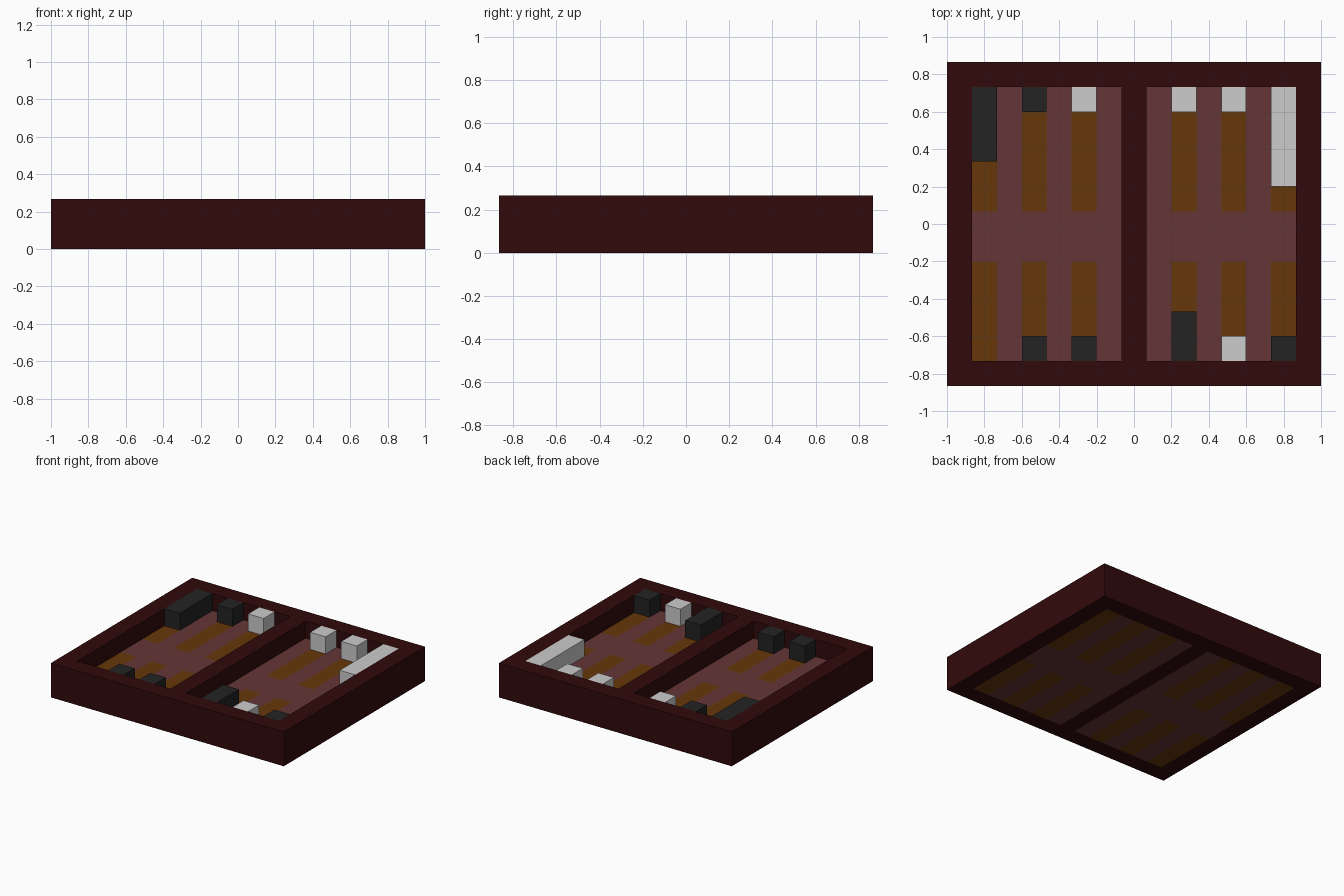
import bpy, bmesh
from mathutils import Matrix, Vector

cube = bpy.data.objects.get("Cube")
if cube:
    bpy.data.objects.remove(cube, do_unlink=True)

U = 2 / 15            # one square of the board
NX, NY = 15, 13       # board size in squares


def material(name, rgb):
    lin = [((c / 255 + 0.055) / 1.055) ** 2.4 if c > 10 else c / 255 / 12.92 for c in rgb]
    m = bpy.data.materials.new(name)
    m.use_nodes = True
    m.diffuse_color = (*lin, 1)
    bsdf = next(n for n in m.node_tree.nodes if n.type == 'BSDF_PRINCIPLED')
    bsdf.inputs["Base Color"].default_value = (*lin, 1)
    return m


FRAME = material("dark red wood", (49, 10, 11))
FIELD = material("dusty red", (101, 54, 54))
POINT = material("brown", (102, 55, 10))
BLACK = material("black", (35, 35, 35))
WHITE = material("light grey", (204, 204, 204))


def slab(name, x0, y0, nx, ny, z0, nz, mats, keep=None, paint=None):
    """Grid of squares, extruded upwards; keep and paint are rules on column and row."""
    bm = bmesh.new()
    v = [[bm.verts.new(((x0 + i - NX / 2) * U, (y0 + j - NY / 2) * U, z0 * U))
          for j in range(ny + 1)] for i in range(nx + 1)]
    for i in range(nx):
        for j in range(ny):
            if keep is None or keep(x0 + i, y0 + j):
                f = bm.faces.new((v[i][j], v[i + 1][j], v[i + 1][j + 1], v[i][j + 1]))
                f.material_index = paint(x0 + i, y0 + j) if paint else 0
    bmesh.ops.delete(bm, geom=[p for p in bm.verts if not p.link_faces], context='VERTS')
    base = bm.faces[:]
    ext = bmesh.ops.extrude_face_region(bm, geom=base, use_keep_orig=True)
    bmesh.ops.translate(bm, verts=[g for g in ext["geom"] if isinstance(g, bmesh.types.BMVert)],
                        vec=Vector((0, 0, nz * U)))
    bmesh.ops.recalc_face_normals(bm, faces=bm.faces[:])
    me = bpy.data.meshes.new(name)
    bm.to_mesh(me)
    bm.free()
    for m in mats:
        me.materials.append(m)
    ob = bpy.data.objects.new(name, me)
    bpy.context.collection.objects.link(ob)
    return ob


def in_rim(i, j):
    return i in (0, 7, NX - 1) or j in (0, NY - 1)


def is_point(i, j):
    # every other column is a long stripe, broken by a two-square middle band
    return int(i % 2 == 1 and j not in (5, 6))


# Outer rim with the centre bar
slab("frame", 0, 0, NX, NY, 0, 2, [FRAME], keep=in_rim)

# Two striped playing fields
slab("right_field", 1, 1, 6, 11, 0, 1, [FIELD, POINT], paint=is_point)
slab("left_field", 8, 1, 6, 11, 0, 1, [FIELD, POINT], paint=is_point)

# Stacks of counters: column, length, colour
back = [(1, 3, BLACK), (3, 1, BLACK), (5, 1, WHITE), (9, 1, WHITE), (11, 1, WHITE), (13, 4, WHITE)]
front = [(3, 1, BLACK), (5, 1, BLACK), (9, 2, BLACK), (11, 1, WHITE), (13, 1, BLACK)]
for side, stacks in (("back", back), ("front", front)):
    for n, (col, length, mat) in enumerate(stacks, 1):
        row = NY - 1 - length if side == "back" else 1
        slab(f"{side}_counters_{n}", col, row, 1, length, 1, 1, [mat])
